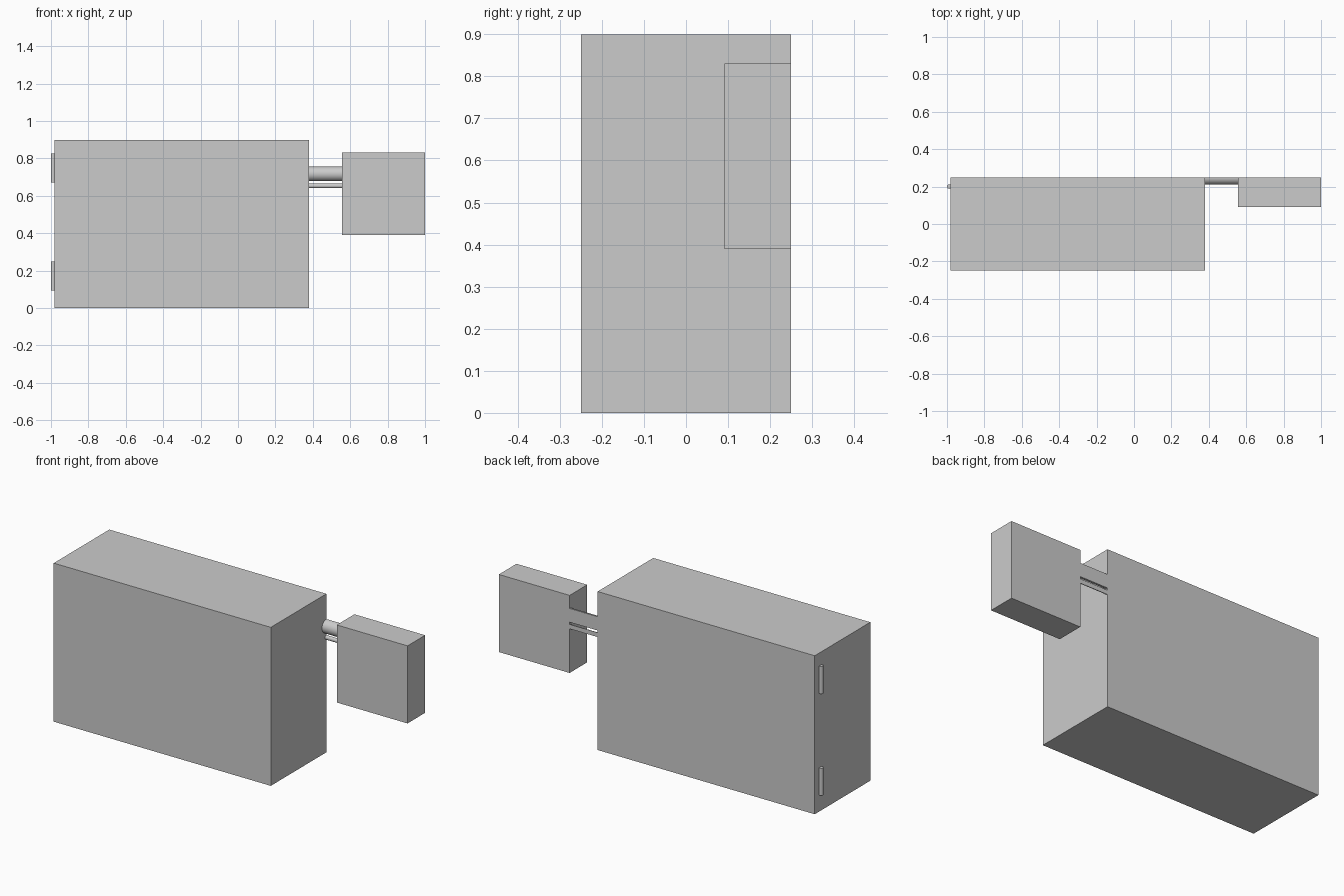
import bpy, bmesh, math

if "Cube" in bpy.data.objects:
    bpy.data.objects.remove(bpy.data.objects["Cube"])

YB = 0.249  # flat wall side shared by all parts


def make_object(name, bm):
    bmesh.ops.recalc_face_normals(bm, faces=bm.faces)
    me = bpy.data.meshes.new(name)
    bm.to_mesh(me)
    bm.free()
    ob = bpy.data.objects.new(name, me)
    bpy.context.collection.objects.link(ob)
    return ob


def box(name, lo, hi):
    bm = bmesh.new()
    bmesh.ops.create_cube(bm, size=1)
    for v in bm.verts:
        v.co = [(a + b) / 2 + c * (b - a) for a, b, c in zip(lo, hi, v.co)]
    return make_object(name, bm)


def extrude_profile(name, points, offset):
    bm = bmesh.new()
    face = bm.faces.new([bm.verts.new(p) for p in points])
    new = bmesh.ops.extrude_face_region(bm, geom=[face], use_keep_orig=True)["geom"]
    bmesh.ops.translate(bm, vec=offset,
                        verts=[g for g in new if isinstance(g, bmesh.types.BMVert)])
    ob = make_object(name, bm)
    bpy.context.view_layer.objects.active = ob
    ob.select_set(True)
    bpy.ops.object.shade_smooth_by_angle(angle=math.radians(35))
    ob.select_set(False)
    return ob


def half_pipe(name, z, r, n=16):
    # half round conduit, flat against the wall
    pts = [(0.38, YB - r * math.sin(math.pi * i / n), z + r * math.cos(math.pi * i / n))
           for i in range(n + 1)]
    extrude_profile(name, pts, (0.178, 0, 0))


def hinge(name, z0, z1, r=0.0118, n=24):
    pts = [(-1 + r + r * math.cos(math.tau * i / n), 0.2 + r * math.sin(math.tau * i / n), z0)
           for i in range(n)]
    extrude_profile(name, pts, (0, 0, z1 - z0))


# Main cabinet: back plate and deep front cover meeting at the hinge line
box("cabinet_back", (-0.982, 0.199, 0), (0.38, YB, 0.899))
box("cabinet_cover", (-0.982, -YB, 0), (0.38, 0.199, 0.899))

# Small side box
box("side_box", (0.556, 0.091, 0.39), (1.0, YB, 0.83))

# Connecting conduits
half_pipe("large_conduit", 0.717, 0.039)
half_pipe("small_conduit", 0.653, 0.0125)

# Hinges on the left side
hinge("upper_hinge", 0.671, 0.826)
hinge("lower_hinge", 0.094, 0.249)
